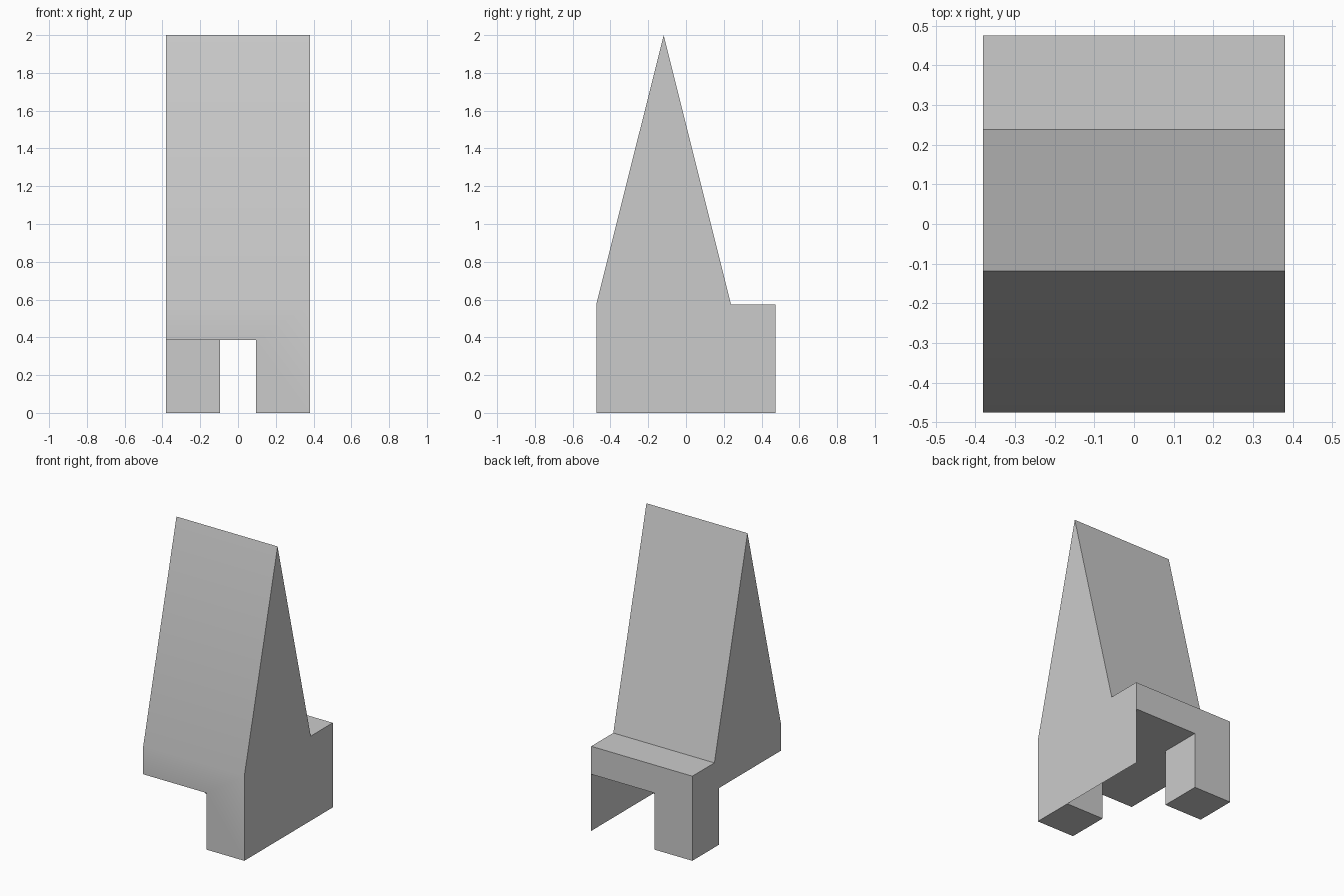
import bpy
import bmesh
from mathutils import Vector

default = bpy.data.objects.get("Cube")
if default:
    bpy.data.objects.remove(default, do_unlink=True)

# Main proportions
W, D = 0.38, 0.475             # half width and half depth
LEG = 0.285                    # leg thickness
UNDER, SEAT, TOP = 0.385, 0.575, 2.0
RIDGE, FOOT = -0.118, 0.238    # ridge and rear foot of the sloped back
IN = W - LEG                   # inner side of the legs
LF, LB = LEG - D, D - LEG      # inner ends of the front and rear legs

grey = bpy.data.materials.new("plain grey")
grey.use_nodes = True
colour = (0.6, 0.6, 0.6, 1)
grey.diffuse_color = colour
grey.node_tree.nodes["Principled BSDF"].inputs["Base Color"].default_value = colour

bm = bmesh.new()
AXES = {"x": 0, "y": 1, "z": 2}


def panel(outward, points):
    """Add one flat polygon, turned to face the outward direction."""
    face = bm.faces.new([bm.verts.new(p) for p in points])
    face.normal_update()
    if face.normal.dot(Vector(outward)) < 0:
        face.normal_flip()


def flat(axis, at, sign, outline):
    """Panel square to an axis, from the outline in the other two axes."""
    i = AXES[axis]
    out = [0, 0, 0]
    out[i] = sign
    panel(out, [p[:i] + (at,) + p[i:] for p in outline])


def band(outward, a, b):
    """Full-width strip between two (y, z) profile points."""
    panel(outward, [(-W, *a), (W, *a), (W, *b), (-W, *b)])


# Side profile shared by both sides, from front to rear
profile = [(-D, SEAT), (RIDGE, TOP), (FOOT, SEAT), (D, SEAT)]

# Sides: one closed to the ground, the other open ahead of the rear leg
flat("x", W, 1, profile + [(D, 0), (-D, 0)])
flat("x", -W, -1, profile + [(D, 0), (LB, 0), (LB, UNDER), (-D, UNDER)])

# Sloped back and seat
band((0, -1, 0), profile[0], profile[1])
band((0, 1, 0), profile[1], profile[2])
band((0, 0, 1), profile[2], profile[3])

# Front and rear faces, each running down into one leg
for s in (-1, 1):
    flat("y", s * D, s, [(s * W, SEAT), (-s * W, SEAT), (-s * W, 0),
                         (-s * IN, 0), (-s * IN, UNDER), (s * W, UNDER)])

# Underside around the two legs
flat("z", UNDER, -1, [(-W, -D), (IN, -D), (IN, LF), (W, LF),
                      (W, D), (-IN, D), (-IN, LB), (-W, LB)])

# Inner faces and soles of the diagonally opposite legs
for s in (-1, 1):
    outer, inner, end, stop = -s * W, -s * IN, s * D, s * LB
    flat("x", inner, s, [(end, 0), (stop, 0), (stop, UNDER), (end, UNDER)])
    flat("y", stop, -s, [(outer, 0), (inner, 0), (inner, UNDER), (outer, UNDER)])
    flat("z", 0, -1, [(outer, end), (inner, end), (inner, stop), (outer, stop)])

bmesh.ops.remove_doubles(bm, verts=bm.verts, dist=0.0001)
mesh = bpy.data.meshes.new("chair_body")
bm.to_mesh(mesh)
bm.free()
mesh.materials.append(grey)
chair = bpy.data.objects.new("chair_body", mesh)
bpy.context.collection.objects.link(chair)

# Soft bend on the front, crisp edges elsewhere
bpy.context.view_layer.objects.active = chair
chair.select_set(True)
bpy.ops.object.shade_smooth_by_angle()
